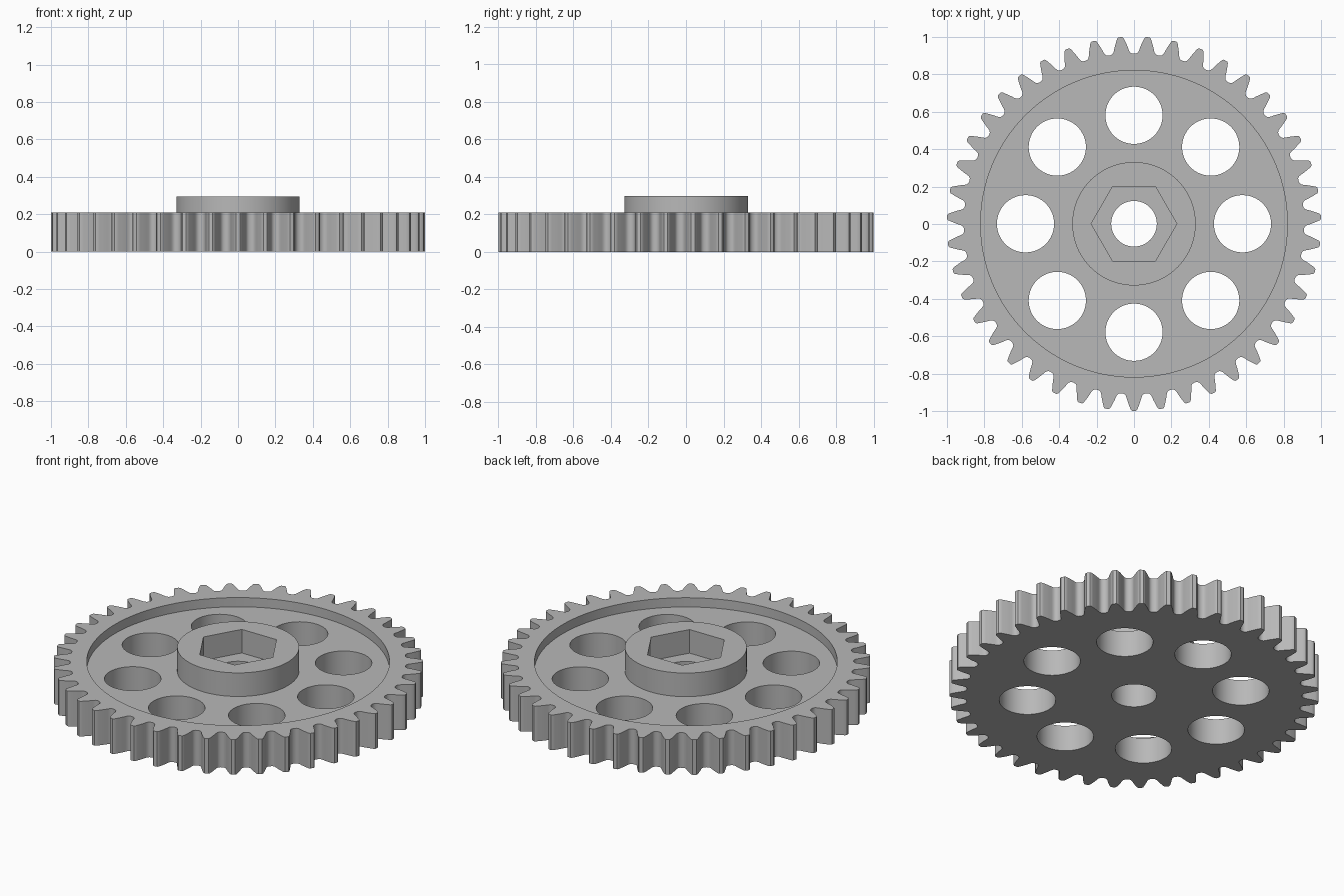
import bpy, bmesh
from math import sin, cos, pi, radians

if "Cube" in bpy.data.objects:
    bpy.data.objects.remove(bpy.data.objects["Cube"])

TEETH = 43
PITCH = 2 * pi / TEETH
RIM_TOP, FLOOR, HUB_TOP = 0.21, 0.155, 0.296
SHIFT_Y = 0.0013            # odd tooth count: centres the outline
EPS = 0.1

grey = bpy.data.materials.new("light grey")
grey.use_nodes = True
colour = (0.48, 0.48, 0.48, 1)
grey.diffuse_color = colour
grey.node_tree.nodes["Principled BSDF"].inputs["Base Color"].default_value = colour


def prism(name, outline, z0, z1):
    """Extrude a closed xy outline from z0 to z1."""
    bm = bmesh.new()
    base = bm.faces.new([bm.verts.new((x, y + SHIFT_Y, z0)) for x, y in outline])
    top = bmesh.ops.extrude_face_region(bm, geom=[base])["geom"]
    moved = [v for v in top if isinstance(v, bmesh.types.BMVert)]
    bmesh.ops.translate(bm, verts=moved, vec=(0, 0, z1 - z0))
    bmesh.ops.recalc_face_normals(bm, faces=bm.faces)
    mesh = bpy.data.meshes.new(name)
    bm.to_mesh(mesh)
    bm.free()
    mesh.materials.append(grey)
    obj = bpy.data.objects.new(name, mesh)
    bpy.context.collection.objects.link(obj)
    return obj


def ring(radius, sides=96, cx=0, cy=0):
    return [(cx + radius * cos(2 * pi * i / sides), cy + radius * sin(2 * pi * i / sides))
            for i in range(sides)]


def combine(target, tool, operation):
    """Apply a boolean and discard the tool."""
    tool.hide_render = True
    mod = target.modifiers.new(operation, "BOOLEAN")
    mod.operation, mod.solver, mod.object = operation, "EXACT", tool
    bpy.context.view_layer.objects.active = target
    bpy.ops.object.modifier_apply(modifier=mod.name)
    bpy.data.objects.remove(tool)


# Tooth half profile: (fraction of pitch from tooth centre, radius)
half = [(0.07, 1.0), (0.12, 0.994), (0.155, 0.982), (0.21, 0.963), (0.26, 0.945),
        (0.295, 0.93), (0.335, 0.918), (0.40, 0.911), (0.47, 0.909)]
tooth = [(-f, r) for f, r in reversed(half)] + half
outline = []
for t in range(TEETH):
    centre = -pi / 2 + t * PITCH
    outline += [(r * cos(centre + f * PITCH), r * sin(centre + f * PITCH)) for f, r in tooth]

# Toothed wheel with a recessed web
gear = prism("gear_wheel", outline, 0, RIM_TOP)
combine(gear, prism("recess", ring(0.82, 128), FLOOR, RIM_TOP + EPS), "DIFFERENCE")

# Raised hub with hexagonal socket and through bore
combine(gear, prism("hub", ring(0.33), FLOOR - EPS, HUB_TOP), "UNION")
combine(gear, prism("hex_socket", ring(0.229, 6), FLOOR, HUB_TOP + EPS), "DIFFERENCE")
combine(gear, prism("bore", ring(0.122, 64), -EPS, HUB_TOP + EPS), "DIFFERENCE")

# Eight lightening holes through the web
for i in range(8):
    a = i * pi / 4
    hole = ring(0.153, 64, 0.58 * cos(a), 0.58 * sin(a))
    combine(gear, prism("web_hole", hole, -EPS, HUB_TOP), "DIFFERENCE")

# Smooth curved walls, crisp edges
bpy.ops.object.select_all(action="DESELECT")
gear.select_set(True)
bpy.context.view_layer.objects.active = gear
bpy.ops.object.shade_smooth_by_angle(angle=radians(32))
